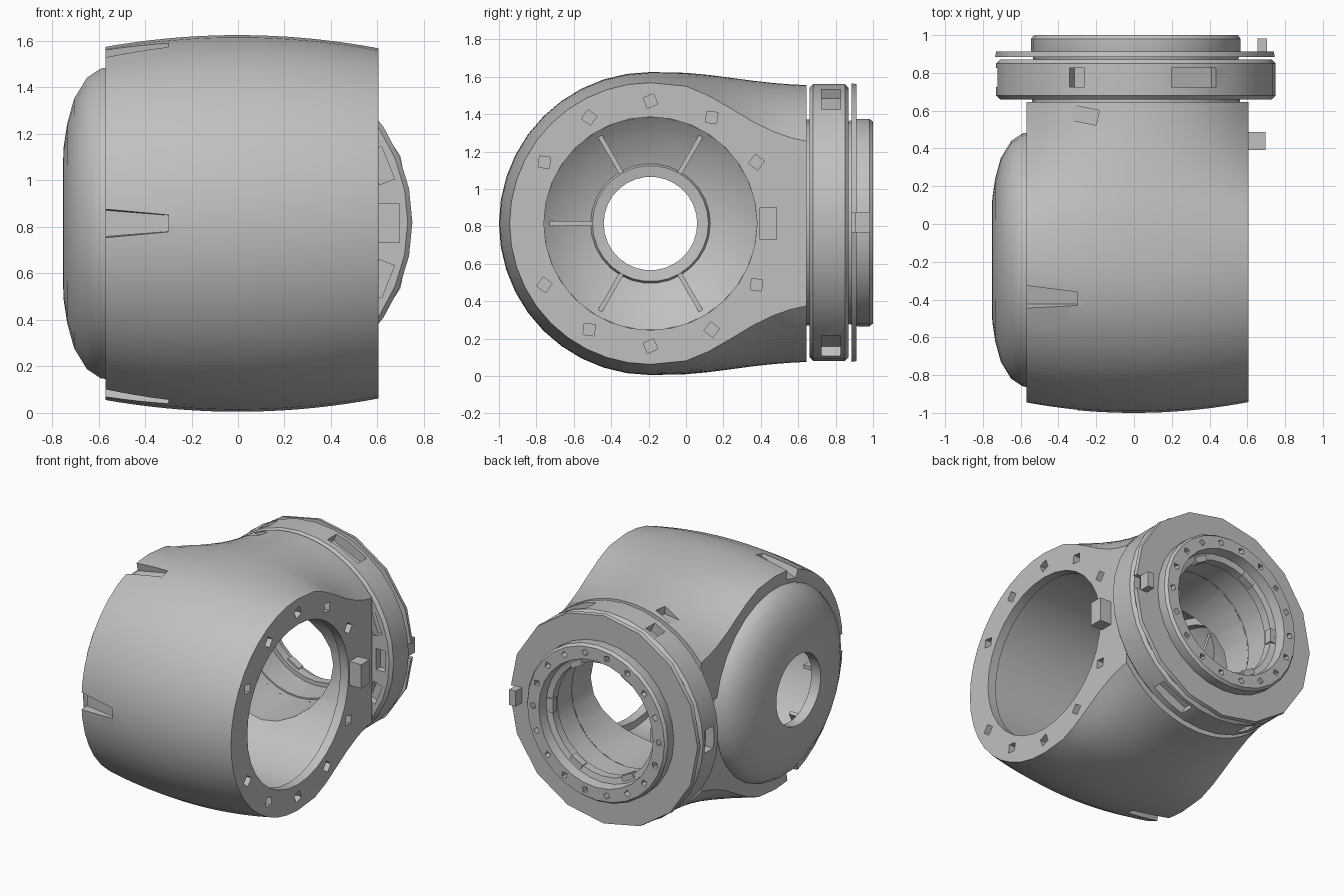
import bpy, bmesh, math
from mathutils import Matrix, Vector

if "Cube" in bpy.data.objects:
    bpy.data.objects.remove(bpy.data.objects["Cube"], do_unlink=True)

grey = bpy.data.materials.new("plain grey")
grey.use_nodes = True
GREY = (0.53, 0.53, 0.53, 1)
grey.diffuse_color = GREY
grey.node_tree.nodes["Principled BSDF"].inputs["Base Color"].default_value = GREY

BARREL = Vector((0, -0.19, 0.815))   # axis along x
NECK = Vector((0.01, 0, 0.82))       # axis along y
TAU = math.tau


def on_barrel(x, r, a):
    return BARREL + Vector((x, r * math.cos(a), r * math.sin(a)))


def on_neck(y, r, a):
    return NECK + Vector((r * math.cos(a), y, r * math.sin(a)))


def finish(name, bm, smooth=True):
    bmesh.ops.recalc_face_normals(bm, faces=bm.faces)
    mesh = bpy.data.meshes.new(name)
    bm.to_mesh(mesh)
    bm.free()
    mesh.materials.append(grey)
    ob = bpy.data.objects.new(name, mesh)
    bpy.context.collection.objects.link(ob)
    if smooth:
        shade(ob)
    return ob


def select(ob):
    bpy.ops.object.select_all(action='DESELECT')
    ob.select_set(True)
    bpy.context.view_layer.objects.active = ob


def shade(ob):
    select(ob)
    bpy.ops.object.shade_smooth_by_angle(angle=math.radians(28))


def loft(name, sections, ring):
    """Skin closed sections; ring joins the ends, otherwise they are capped."""
    bm = bmesh.new()
    loops = [[bm.verts.new(p) for p in section] for section in sections]
    pairs = list(zip(loops, loops[1:]))
    if ring:
        pairs.append((loops[-1], loops[0]))
    else:
        bm.faces.new(loops[0])
        bm.faces.new(loops[-1])
    for a, b in pairs:
        for i in range(len(a)):
            j = (i + 1) % len(a)
            bm.faces.new((a[i], a[j], b[j], b[i]))
    return finish(name, bm)


def lathe(name, place, profile, segs, ring=True):
    return loft(name, [[place(t, r, TAU * i / segs) for i in range(segs)]
                       for t, r in profile], ring)


def boxes(name, items):
    """Boxes given as (centre, size, axis, angle)."""
    bm = bmesh.new()
    for centre, size, axis, angle in items:
        m = (Matrix.Translation(centre) @ Matrix.Rotation(angle, 4, axis)
             @ Matrix.Diagonal((*size, 1)))
        bmesh.ops.create_cube(bm, size=1, matrix=m)
    return finish(name, bm, False)


def cut(ob, tool):
    mod = ob.modifiers.new("cut", 'BOOLEAN')
    mod.operation = 'DIFFERENCE'
    mod.solver = 'EXACT'
    mod.object = tool
    select(ob)
    bpy.ops.object.modifier_apply(modifier=mod.name)
    bpy.data.objects.remove(tool, do_unlink=True)


# Housing: round bulged front flowing into the round neck, sliced along x
BLEND = ((0.0, 0.06), (0.12, 0.22), (0.24, 0.44), (0.36, 0.67), (0.47, 0.84),
         (0.56, 0.94), (0.645, 1.0))


def housing_section(x):
    r = 0.81 - 0.155 * abs(x / 0.59) ** 2 * 0.35
    neck = math.sqrt(0.74 ** 2 - (x - NECK.x) ** 2)
    front = [on_barrel(x, r, math.radians(90 + 9 * i)) for i in range(21)]
    back = [(y, r + (neck - r) * s) for y, s in BLEND]
    lower = [Vector((x, y, BARREL.z - h)) for y, h in back]
    upper = [Vector((x, y, BARREL.z + h)) for y, h in reversed(back)]
    return front + lower + upper


housing = loft("housing", [housing_section(-0.57 + 1.175 * i / 18) for i in range(19)], False)

# Hollow barrel, wider behind a thin lip, and neck bore
cut(housing, lathe("barrel_cutter", on_barrel, [
    (-0.8, 0.57), (-0.5, 0.57), (-0.5, 0.62), (0.54, 0.62), (0.54, 0.57), (0.8, 0.57)], 32, False))
cut(housing, lathe("neck_cutter", on_neck, [(0.1, 0.44), (0.8, 0.44)], 24, False))

# Bolt pits around the open face
step = math.radians(30)
cut(housing, boxes("pit_cutter", [
    (on_barrel(0.6, 0.655, k * step), (0.1, 0.06, 0.06), 'X', k * step + 0.4)
    for k in range(12) if k not in (0, 6)]))

# Tapered notches in the rim beside the cap
bm = bmesh.new()
for deg in (105, 180, 255):
    a = math.radians(deg)
    pts = [on_barrel(x, r, a + s * w) for x, w, lo in
           ((-0.6, 0.085, 0.69), (-0.3, 0.045, 0.775))
           for r in (lo, 0.86) for s in (-1, 1)]
    bmesh.ops.convex_hull(bm, input=[bm.verts.new(p) for p in pts])
cut(housing, finish("notch_cutter", bm, False))
cut(housing, boxes("back_notch_cutter", [
    (Vector((-0.57, 0.53, 0.82)), (0.12, 0.15, 0.28), 'Z', 0.4),
    (Vector((-0.28, 0.58, 1.53)), (0.18, 0.08, 0.1), 'Z', -0.2)]))
shade(housing)

# Domed end cap with a central hole and a raised inner hub
lathe("end_cap", on_barrel, [
    (-0.55, 0.675), (-0.59, 0.67), (-0.65, 0.63), (-0.705, 0.54), (-0.735, 0.43),
    (-0.75, 0.33), (-0.753, 0.25), (-0.68, 0.25), (-0.67, 0.31), (-0.69, 0.32),
    (-0.64, 0.46), (-0.55, 0.57)], 30)

# Ribs inside the cap
boxes("cap_ribs", [
    (on_barrel(-0.62, 0.44, k * TAU / 6), (0.09, 0.26, 0.025), 'X', k * TAU / 6)
    for k in range(1, 6)])

# Collar between housing and flange
lathe("collar", on_neck, [(0.62, 0.55), (0.68, 0.55), (0.68, 0.44), (0.62, 0.44)], 32)

# Thick flange with pockets in its edge and its front face
flange = lathe("flange", on_neck, [
    (0.66, 0.43), (0.66, 0.72), (0.68, 0.74), (0.85, 0.74), (0.87, 0.72), (0.87, 0.43)], 32)
pockets = []
for deg, wide in ((65, 0.26), (115, 0.09), (180, 0.16), (245, 0.09), (295, 0.26)):
    a = math.radians(deg)
    pockets.append((on_neck(0.775, 0.73, a), (0.12, 0.1, wide), 'Y', -a))
for deg in (-22, 0, 22):
    a = math.radians(deg)
    pockets.append((on_neck(0.66, 0.65, a), (0.07, 0.1, 0.15), 'Y', -a))
cut(flange, boxes("pocket_cutter", pockets))
shade(flange)

# Thin outer plate, notched on one side
plate = lathe("plate", on_neck, [(0.885, 0.43), (0.885, 0.745), (0.912, 0.74), (0.912, 0.43)], 16)
cut(plate, boxes("plate_cutter", [(on_neck(0.9, 0.74, 0), (0.12, 0.1, 0.1), 'Y', 0)]))

# Mounting tube with a ring of pits and an inner step
tube = lathe("mounting_tube", on_neck, [
    (0.86, 0.40), (0.86, 0.54), (0.92, 0.555), (0.98, 0.555), (1.0, 0.54),
    (1.0, 0.45), (0.93, 0.44), (0.92, 0.40)], 28)
cut(tube, boxes("tube_pit_cutter", [
    (on_neck(1.0, 0.495, k * TAU / 18), (0.035, 0.08, 0.035), 'Y', -k * TAU / 18 + 0.4)
    for k in range(18)]))
shade(tube)

# Teeth inside the tube
boxes("tube_teeth", [
    (on_neck(0.91, 0.405, k * TAU / 6), (0.04, 0.05, 0.1), 'Y', -k * TAU / 6)
    for k in range(6)])

# Locating tabs
boxes("tabs", [
    (Vector((0.64, 0.44, 0.815)), (0.11, 0.095, 0.17), 'X', 0),
    (Vector((0.68, 0.945, 0.82)), (0.05, 0.075, 0.11), 'X', 0)])
